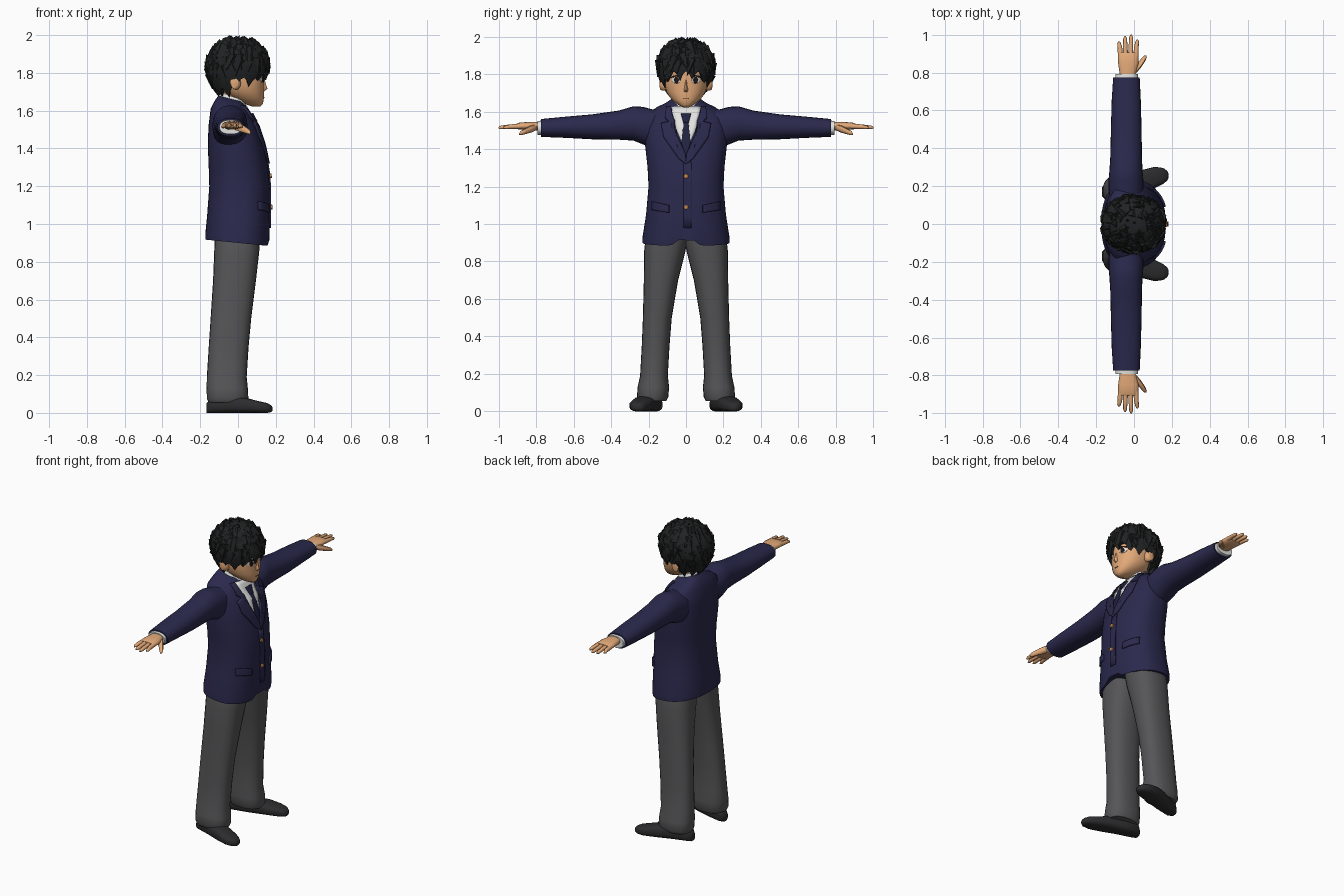
import bpy, bmesh, math, random
from mathutils import Vector
from mathutils.bvhtree import BVHTree

if "Cube" in bpy.data.objects:
    bpy.data.objects.remove(bpy.data.objects["Cube"])

random.seed(4)


def material(name, r, g, b):
    m = bpy.data.materials.new(name)
    m.diffuse_color = [(c / 255) ** 2.2 for c in (r, g, b)] + [1]
    m.use_nodes = True
    m.node_tree.nodes["Principled BSDF"].inputs["Base Color"].default_value = m.diffuse_color
    return m


NAVY = material("navy cloth", 46, 45, 78)
GREY = material("grey cloth", 86, 86, 88)
SKIN = material("skin", 226, 168, 120)
HAIR = material("black hair", 38, 39, 40)
SHOE = material("shoe leather", 48, 48, 50)
WHITE = material("white shirt", 226, 226, 224)
TIE = material("dark tie", 38, 39, 66)
GOLD = material("gold button", 205, 140, 80)
DARK = material("eye dark", 40, 30, 28)
LIP = material("lip line", 165, 100, 75)


def finish(name, bm, mat, mirror=False, smooth=50):
    bmesh.ops.recalc_face_normals(bm, faces=bm.faces)
    me = bpy.data.meshes.new(name)
    bm.to_mesh(me)
    bm.free()
    me.materials.append(mat)
    ob = bpy.data.objects.new(name, me)
    bpy.context.collection.objects.link(ob)
    bpy.ops.object.select_all(action='DESELECT')
    ob.select_set(True)
    bpy.context.view_layer.objects.active = ob
    bpy.ops.object.shade_smooth_by_angle(angle=math.radians(smooth))
    if mirror:
        ob.modifiers.new("mirror", 'MIRROR').use_axis = (False, True, False)
    return ob


def loft(name, mat, axis, rings, n=24, power=2.4, mirror=False, shape=None):
    """Rings are (position on axis, min and max of 1st, min and max of 2nd other axis)."""
    bm = bmesh.new()
    loops = []
    others = [a for a in range(3) if a != axis]
    for k, (pos, a0, a1, b0, b1) in enumerate(rings):
        loop = []
        for i in range(n):
            t = 2 * math.pi * i / n
            c, s = math.cos(t), math.sin(t)
            co = Vector((0, 0, 0))
            co[axis] = pos
            co[others[0]] = (a0 + a1) / 2 + (a1 - a0) / 2 * math.copysign(abs(c) ** (2 / power), c)
            co[others[1]] = (b0 + b1) / 2 + (b1 - b0) / 2 * math.copysign(abs(s) ** (2 / power), s)
            if shape:
                shape(k, co)
            loop.append(bm.verts.new(co))
        loops.append(loop)
    for p, q in zip(loops, loops[1:]):
        for i in range(n):
            bm.faces.new((p[i], p[(i + 1) % n], q[(i + 1) % n], q[i]))
    bm.faces.new(loops[0])
    bm.faces.new(loops[-1])
    return finish(name, bm, mat, mirror)


def tree(ob):
    return BVHTree.FromPolygons([v.co for v in ob.data.vertices],
                                [p.vertices[:] for p in ob.data.polygons])


def plate(name, mat, base, outline, lift, mirror=False):
    """Thin plate laid on the front of a body from a (y, z) outline."""
    bm = bmesh.new()
    bm.faces.new([bm.verts.new((0, y, z)) for y, z in outline])
    bmesh.ops.triangulate(bm, faces=bm.faces)
    bmesh.ops.subdivide_edges(bm, edges=bm.edges, cuts=5, use_grid_fill=True)
    for v in bm.verts:
        hit = base.ray_cast(Vector((1, v.co.y, v.co.z)), Vector((-1, 0, 0)))[0]
        if hit is None:
            hit = base.find_nearest(Vector((0.1, v.co.y, v.co.z)))[0]
        v.co.x = hit.x + lift / 2
    ob = finish(name, bm, mat, mirror)
    mod = ob.modifiers.new("thickness", 'SOLIDIFY')
    mod.thickness, mod.offset = lift + 0.002, 0
    return ob


def disc(y, z, ry, rz, n=12):
    return [(y + ry * math.cos(2 * math.pi * i / n), z + rz * math.sin(2 * math.pi * i / n)) for i in range(n)]


# jacket body: hem dips to the front and opens in the middle
def hem(k, co):
    if k < 2:
        co.z -= 0.1 * co.x
        if co.x > 0 and k == 0:
            co.z += 0.06 * max(0, 1 - abs(co.y) / 0.08)
    if k > 6:
        co.z -= 0.25 * (co.x + 0.03)


jacket = loft("jacket_body", NAVY, 2, [
    (0.90, -.172, .162, -.232, .232), (0.93, -.173, .166, -.232, .232), (1.05, -.163, .168, -.213, .213),
    (1.2, -.152, .168, -.20, .20), (1.3, -.155, .16, -.205, .205), (1.42, -.16, .135, -.218, .218),
    (1.52, -.156, .105, -.218, .218), (1.58, -.145, .08, -.205, .205), (1.615, -.13, .06, -.16, .16),
    (1.635, -.12, .045, -.115, .115), (1.66, -.105, .03, -.08, .08)], n=48, shape=hem)
front = tree(jacket)

# shirt front, tie, lapels, pockets and buttons
plate("shirt_front", WHITE, front, [(0, 1.38), (.05, 1.5), (.08, 1.625), (-.08, 1.625), (-.05, 1.5)], .005)
plate("tie_blade", TIE, front, [(0, 1.36), (.025, 1.43), (.012, 1.55), (-.012, 1.55), (-.025, 1.43)], .009)
plate("tie_knot", TIE, front, [(.014, 1.54), (.026, 1.585), (-.026, 1.585), (-.014, 1.54)], .016)
plate("lapel", NAVY, front, [(0, 1.32), (.002, 1.37), (.05, 1.48), (.08, 1.625), (.105, 1.625), (.112, 1.565),
                             (.09, 1.545), (.132, 1.535), (.118, 1.46), (.04, 1.35)], .012, True)
plate("pocket_flap", NAVY, front, [(.09, 1.06), (.18, 1.075), (.18, 1.12), (.09, 1.10)], .009, True)
plate("front_overlap", NAVY, front, [(-.012, .98), (.03, .98), (.03, 1.33), (-.012, 1.33)], .006)
for z in (1.255, 1.09):
    plate("button", GOLD, front, disc(0, z, .012, .012), .014)


# shirt collar and neck
def tilt(k, co):
    co.z -= 0.35 * (co.x + 0.03)


loft("shirt_collar", WHITE, 2, [(1.60, -.10, .05, -.088, .088), (1.64, -.098, .045, -.082, .082),
                                (1.675, -.088, .035, -.066, .066)], shape=tilt)
loft("neck", SKIN, 2, [(1.6, -.08, .03, -.052, .052), (1.74, -.075, .04, -.055, .055)], power=2)

# sleeves and cuffs
loft("sleeve", NAVY, 1, [
    (.10, -.12, .04, 1.44, 1.615), (.18, -.135, .05, 1.41, 1.612), (.23, -.135, .05, 1.425, 1.625),
    (.28, -.13, .045, 1.445, 1.628), (.36, -.125, .042, 1.45, 1.605), (.5, -.122, .04, 1.452, 1.585),
    (.65, -.118, .036, 1.46, 1.572), (.775, -.11, .03, 1.465, 1.56)], mirror=True, power=2.2)
loft("shirt_cuff", WHITE, 1, [(.75, -.10, .022, 1.472, 1.553), (.793, -.098, .02, 1.476, 1.55)], mirror=True)

# hands
loft("palm", SKIN, 1, [(.77, -.072, .002, 1.498, 1.545), (.81, -.078, .014, 1.5, 1.545),
                       (.85, -.084, .024, 1.502, 1.544), (.895, -.085, .022, 1.505, 1.54),
                       (.905, -.08, .018, 1.51, 1.535)], n=16, mirror=True)
for x, dx, tip in ((-.071, -.008, .965), (-.045, -.002, .992), (-.018, .003, 1.0), (.009, .008, .975)):
    loft("finger", SKIN, 1, [(.88, x - .014, x + .014, 1.508, 1.536), (.94, x + dx / 2 - .012, x + dx / 2 + .012, 1.507, 1.531),
                             (tip - .012, x + dx - .010, x + dx + .010, 1.506, 1.525),
                             (tip, x + dx - .004, x + dx + .004, 1.510, 1.518)], n=8, mirror=True, power=2)
loft("thumb", SKIN, 1, [(.795, -.04, .01, 1.502, 1.535), (.825, -.01, .036, 1.488, 1.528),
                        (.855, .022, .056, 1.48, 1.512), (.88, .044, .068, 1.474, 1.498),
                        (.89, .055, .066, 1.476, 1.486)], n=8, mirror=True, power=2)

# trousers
loft("trouser_leg", GREY, 2, [
    (.055, -.155, .045, .105, .25), (.075, -.165, .055, .095, .262), (.13, -.166, .052, .09, .258),
    (.19, -.165, .046, .097, .245), (.35, -.155, .056, .088, .236), (.5, -.145, .07, .076, .23),
    (.7, -.132, .095, .042, .225), (.85, -.126, .112, .004, .224), (.93, -.124, .118, -.01, .215),
    (1.0, -.12, .115, -.01, .19)], mirror=True)

# shoes, toes turned out
loft("shoe", SHOE, 0, [
    (-.168, .145, .195, .0, .05), (-.145, .125, .215, 0, .07), (-.05, .14, .25, 0, .085), (.04, .165, .285, 0, .08),
    (.11, .19, .302, 0, .062), (.155, .212, .296, 0, .052), (.176, .23, .28, .004, .04), (.182, .243, .267, .01, .03)],
     mirror=True, power=2.8)

# head, nose and ears
head = loft("head", SKIN, 2, [
    (1.622, .075, .118, -.014, .014), (1.636, .035, .132, -.042, .042), (1.665, -.03, .137, -.078, .078),
    (1.70, -.08, .139, -.102, .102), (1.74, -.10, .138, -.115, .115), (1.80, -.12, .142, -.119, .119),
    (1.88, -.13, .13, -.113, .113), (1.95, -.08, .08, -.07, .07)], n=40, power=2.15)
face = tree(head)
loft("nose", SKIN, 2, [(1.705, .12, .14, -.011, .011), (1.716, .11, .157, -.012, .012),
                       (1.735, .11, .149, -.008, .008), (1.775, .11, .139, -.005, .005)], n=10, power=2)
loft("ear", SKIN, 1, [(.10, -.03, .015, 1.715, 1.765), (.125, -.035, .015, 1.71, 1.782),
                      (.137, -.04, .008, 1.715, 1.785), (.141, -.03, .0, 1.73, 1.775)], n=14, mirror=True, power=2)

# eyes, brows and mouth
plate("eye_white", WHITE, face, disc(.052, 1.768, .023, .019), .002, True)
plate("iris", DARK, face, disc(.05, 1.768, .012, .018), .004, True)
plate("upper_lash", DARK, face, [(.027, 1.778), (.05, 1.787), (.08, 1.779), (.075, 1.788), (.05, 1.795), (.03, 1.788)], .005, True)
plate("eyebrow", DARK, face, [(.022, 1.806), (.085, 1.813), (.05, 1.82)], .004, True)
plate("mouth", LIP, face, [(-.018, 1.672), (.018, 1.672), (.012, 1.668), (-.012, 1.668)], .003)


# hair: ragged shell with an open face, covered in pointed locks
def hair_point(theta, z, inset=1.0):
    d = (z - 1.84) / .15
    r = inset * (math.sqrt(max(0, 1 - d * d)) if d > 0 else 1 - .33 * d * d)
    return Vector((-.003 + .17 * r * math.cos(theta), .155 * r * math.sin(theta), z))


def hair_low(theta):
    a = abs(math.degrees(math.atan2(math.sin(theta), math.cos(theta))))
    return 1.815 if a < 40 else 1.775 if a < 78 else 1.785 if a < 102 else 1.72


bm = bmesh.new()
N, R = 56, 9
rows = [[] for _ in range(R + 1)]
for i in range(N):
    th = 2 * math.pi * i / N
    low = hair_low(th) - (0, .018, .045, .02)[i % 4] * random.uniform(.8, 1.2)
    for j in range(R):
        f = (j + .3) / (R - .7)
        z = 1.988 + (low - 1.988) * f ** 1.5
        rows[j].append(bm.verts.new(hair_point(th, z)))
    rows[R].append(bm.verts.new(hair_point(th, low + .02, .78)))
for p, q in zip(rows, rows[1:]):
    for i in range(N):
        bm.faces.new((p[i], p[(i + 1) % N], q[(i + 1) % N], q[i]))
bm.faces.new(rows[0])
for k in range(130):
    th = k * 2.39996
    low = hair_low(th)
    z = low + .035 + (1.978 - low - .035) * random.random()
    p, p2 = hair_point(th, z), hair_point(th, z - .03)
    t = (p2 - p).normalized()
    side = Vector((-math.sin(th), math.cos(th), 0))
    nrm = side.cross(t) * -1
    if nrm.dot(p - Vector((0, 0, 1.83))) < 0:
        nrm = -nrm
    d = (t + .22 * nrm + side * random.uniform(-.4, .4)).normalized()
    size = random.uniform(.75, 1.1)
    m = d.to_track_quat('Z', 'Y').to_matrix().to_4x4()
    m.translation = p + d * .02 - nrm * .014
    bmesh.ops.create_cone(bm, cap_ends=True, segments=5, radius1=.028 * size, radius2=.001,
                          depth=.085 * size, matrix=m)
for v in bm.verts:
    v.co.z = min(v.co.z, 2.0)
# small tuft on the crown
for a in (0.3, 2.2, 4.1):
    m = Vector((.5 * math.cos(a), .5 * math.sin(a), 1)).to_track_quat('Z', 'Y').to_matrix().to_4x4()
    m.translation = (-.02 + .02 * math.cos(a), .02 * math.sin(a), 1.978)
    bmesh.ops.create_cone(bm, cap_ends=True, segments=5, radius1=.02, radius2=.001, depth=.045, matrix=m)
finish("hair", bm, HAIR, smooth=35)
